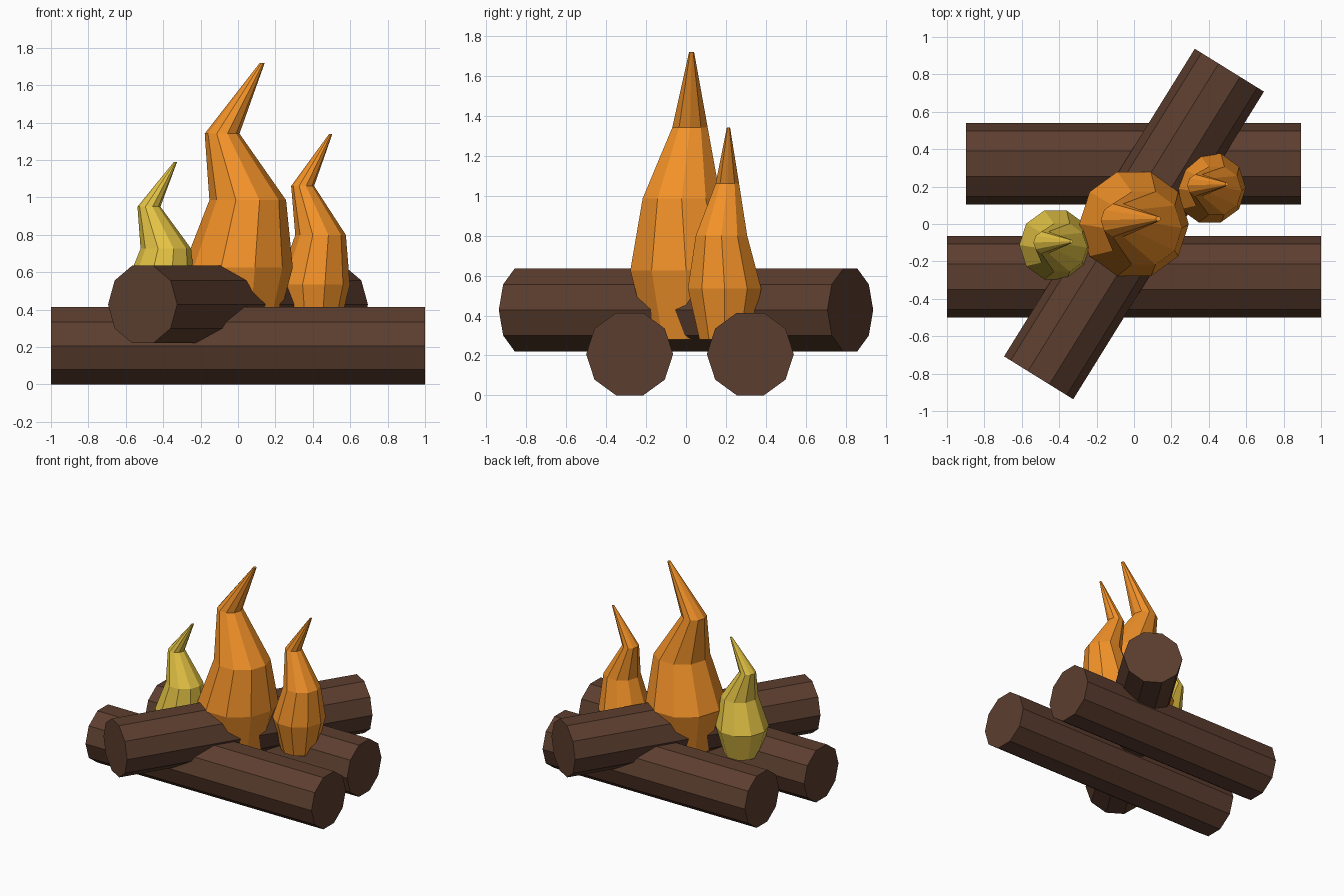
import bpy, bmesh, math
from mathutils import Vector

if "Cube" in bpy.data.objects:
    bpy.data.objects.remove(bpy.data.objects["Cube"])

SIDES = 10


def material(name, rgb):
    m = bpy.data.materials.new(name)
    m.diffuse_color = (*rgb, 1)
    m.use_nodes = True
    m.node_tree.nodes["Principled BSDF"].inputs["Base Color"].default_value = m.diffuse_color
    return m


bark = material("bark", (0.107, 0.048, 0.028))
orange = material("orange_flame", (0.90, 0.29, 0.022))
yellow = material("yellow_flame", (0.78, 0.55, 0.06))


def loft(name, rings, u, v, mat):
    """Skin ten-sided rings (centre, radius) lying in the plane u, v; cap both ends."""
    bm = bmesh.new()
    loops = []
    for centre, r in rings:
        angles = [2 * math.pi * i / SIDES for i in range(SIDES)]
        loops.append([bm.verts.new(Vector(centre) + r * (math.cos(a) * u + math.sin(a) * v))
                      for a in angles])
    for lo, hi in zip(loops, loops[1:]):
        for i in range(SIDES):
            j = (i + 1) % SIDES
            bm.faces.new((lo[i], lo[j], hi[j], hi[i]))
    bm.faces.new(loops[0][::-1])
    bm.faces.new(loops[-1])
    bmesh.ops.recalc_face_normals(bm, faces=bm.faces)
    mesh = bpy.data.meshes.new(name)
    bm.to_mesh(mesh)
    bm.free()
    mesh.materials.append(mat)
    obj = bpy.data.objects.new(name, mesh)
    bpy.context.collection.objects.link(obj)
    return obj


def log(name, centre, length, degrees):
    a = math.radians(degrees)
    axis = Vector((math.cos(a), math.sin(a), 0))
    side = Vector((-math.sin(a), math.cos(a), 0))
    c = Vector(centre)
    ends = [(c - axis * length / 2, 0.2175), (c + axis * length / 2, 0.2175)]
    loft(name, ends, side, Vector((0, 0, 1)), bark)


# Flame profile: height fraction, radius, sideways drift in x and y
FLAME = [(0, 0.20, 0, 0), (0.24, 0.293, 0, 0), (0.49, 0.205, 0.052, -0.022),
         (0.737, 0.093, -0.085, 0.02), (1, 0.013, 0.13, 0.028)]


def flame(name, x, y, top, width, drift, mat, base=0.28):
    rings = [((x + dx * drift, y + dy * drift, base + f * (top - base)), r * width)
             for f, r, dx, dy in FLAME]
    loft(name, rings, Vector((1, 0, 0)), Vector((0, 1, 0)), mat)


# Two parallel logs with one laid across them
log("front_log", (0, -0.282, 0.207), 2.0, 0)
log("back_log", (-0.003, 0.322, 0.207), 1.79, 0)
log("crossing_log", (0, 0, 0.428), 1.935, 58.2)

# Flames rising between the logs
flame("main_flame", 0, 0, 1.72, 1.0, 1.0, orange)
flame("right_flame", 0.405, 0.193, 1.34, 0.66, 0.7, orange)
flame("left_flame", -0.42, -0.112, 1.19, 0.66, 0.66, yellow)
